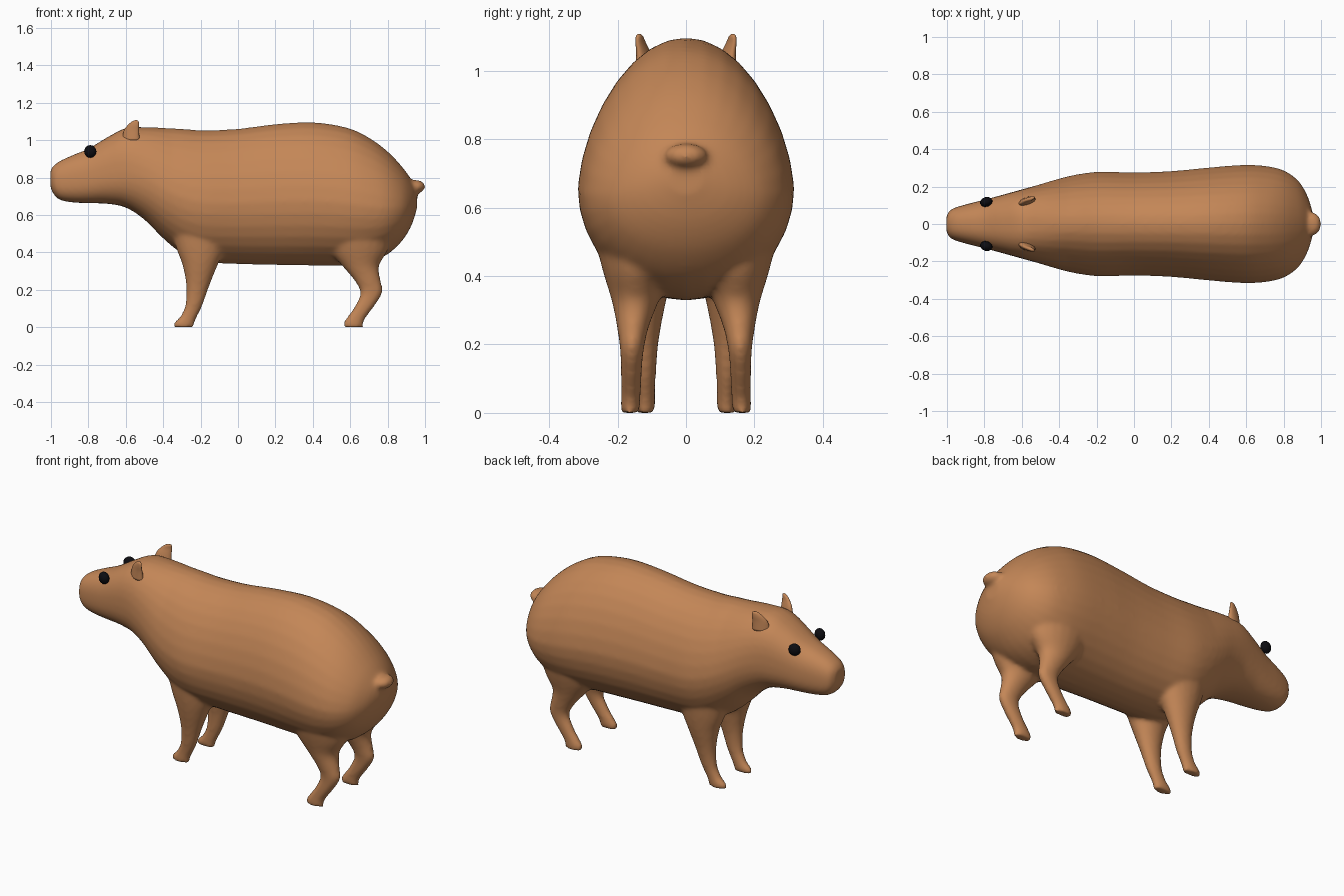
import bpy, bmesh, math
from mathutils import Vector, Matrix

if "Cube" in bpy.data.objects:
    bpy.data.objects.remove(bpy.data.objects["Cube"])


def material(name, rgb):
    m = bpy.data.materials.new(name)
    m.diffuse_color = (*rgb, 1)
    m.use_nodes = True
    m.node_tree.nodes["Principled BSDF"].inputs["Base Color"].default_value = m.diffuse_color
    return m


FUR = material("brown fur", (0.55, 0.24, 0.095))
BLACK = material("eye black", (0.004, 0.004, 0.006))


def spline(rows, steps=4):
    """Catmull-Rom interpolation of rows of numbers."""
    out = []
    for i in range(len(rows) - 1):
        a, b, c, d = (rows[min(max(i + k, 0), len(rows) - 1)] for k in (-1, 0, 1, 2))
        for s in range(steps):
            t = s / steps
            out.append([q + 0.5 * t * (r - p + t * (2 * p - 5 * q + 4 * r - w + t * (3 * (q - r) + w - p)))
                        for p, q, r, w in zip(a, b, c, d)])
    out.append(list(rows[-1]))
    return out


def loft(bm, rings):
    loops = [[bm.verts.new(p) for p in ring] for ring in rings]
    faces = [bm.faces.new(loops[0]), bm.faces.new(loops[-1])]
    for a, b in zip(loops, loops[1:]):
        n = len(a)
        for i in range(n):
            faces.append(bm.faces.new((a[i], a[(i + 1) % n], b[(i + 1) % n], b[i])))
    bmesh.ops.recalc_face_normals(bm, faces=faces)


def body_ring(x, bottom, top, w, n=32):
    mid = bottom + 0.45 * (top - bottom)
    head = min(1, max(0, (-0.35 - x) / 0.3))      # head is a little boxier
    e = 1 - 0.2 * head
    ring = []
    for i in range(n):
        c, s = math.cos(math.tau * i / n), math.sin(math.tau * i / n)
        y = w * math.copysign(abs(c) ** e, c) * (1 - 0.1 * max(0, s) * (1 - head))
        h = (top - mid) if s > 0 else (mid - bottom)
        ring.append(Vector((x, y, mid + h * math.copysign(abs(s) ** e, s))))
    return ring


def flat_ring(x, y, z, rx, ry, side, n=20, turn=0.0):
    ring = []
    for i in range(n):
        c, s = math.cos(math.tau * i / n), math.sin(math.tau * i / n)
        dx, dy = rx * c, ry * s
        ring.append(Vector((x + dx * math.cos(turn) - dy * math.sin(turn),
                            side * (y + dx * math.sin(turn) + dy * math.cos(turn)), z)))
    return ring


def finish(bm, name, mat):
    me = bpy.data.meshes.new(name)
    bm.to_mesh(me)
    bm.free()
    me.materials.append(mat)
    for p in me.polygons:
        p.use_smooth = True
    ob = bpy.data.objects.new(name, me)
    bpy.context.collection.objects.link(ob)
    return ob


# Head and trunk: x, bottom z, top z, half width
TRUNK = [(-1.003, 0.75, 0.84, 0.04), (-0.985, 0.71, 0.865, 0.073), (-0.95, 0.68, 0.89, 0.09),
         (-0.88, 0.667, 0.922, 0.11), (-0.8, 0.663, 0.955, 0.13), (-0.7, 0.66, 1.015, 0.157),
         (-0.6, 0.64, 1.065, 0.185), (-0.5, 0.575, 1.07, 0.213), (-0.4, 0.475, 1.066, 0.243),
         (-0.3, 0.395, 1.061, 0.266), (-0.18, 0.35, 1.053, 0.28), (0.0, 0.338, 1.061, 0.276),
         (0.2, 0.333, 1.086, 0.283), (0.4, 0.33, 1.096, 0.302), (0.58, 0.33, 1.068, 0.316),
         (0.7, 0.345, 1.014, 0.311), (0.8, 0.39, 0.94, 0.287), (0.88, 0.465, 0.855, 0.23),
         (0.93, 0.55, 0.785, 0.145), (0.958, 0.64, 0.74, 0.05)]

# Legs: x, y, z, x radius, y radius
FRONT_LEG = [(-0.2, 0.12, 0.56, 0.17, 0.11), (-0.2, 0.125, 0.42, 0.13, 0.088), (-0.203, 0.127, 0.33, 0.094, 0.07),
             (-0.215, 0.125, 0.22, 0.062, 0.047), (-0.235, 0.121, 0.12, 0.047, 0.034),
             (-0.265, 0.118, 0.055, 0.046, 0.029), (-0.287, 0.118, 0.025, 0.056, 0.029),
             (-0.289, 0.118, 0.0, 0.056, 0.028)]
HIND_LEG = [(0.64, 0.14, 0.56, 0.2, 0.14), (0.645, 0.145, 0.42, 0.16, 0.1), (0.655, 0.148, 0.33, 0.1, 0.07),
            (0.69, 0.155, 0.255, 0.072, 0.048), (0.713, 0.158, 0.185, 0.06, 0.035),
            (0.675, 0.16, 0.11, 0.053, 0.031), (0.635, 0.161, 0.055, 0.052, 0.029),
            (0.617, 0.162, 0.025, 0.055, 0.029), (0.617, 0.162, 0.0, 0.055, 0.028)]

bm = bmesh.new()
loft(bm, [body_ring(*r) for r in spline(TRUNK)])
for leg in (FRONT_LEG, HIND_LEG):
    for side in (1, -1):
        loft(bm, [flat_ring(*r, side) for r in spline(leg)])
# Tail stub
bmesh.ops.create_uvsphere(bm, u_segments=24, v_segments=14, radius=1,
                          matrix=Matrix.Translation((0.95, 0, 0.752)) @ Matrix.Diagonal((0.052, 0.064, 0.036, 1)))
body = finish(bm, "body", FUR)
# Blend the parts into one smooth skin
rm = body.modifiers.new("merge", 'REMESH')
rm.mode = 'VOXEL'
rm.voxel_size = 0.011
rm.use_smooth_shade = True
sm = body.modifiers.new("blend", 'SMOOTH')
sm.factor = 0.5
sm.iterations = 10

# Ears: small backward-leaning flaps
EAR = [(-0.573, 0.118, 1.0, 0.05, 0.025), (-0.57, 0.124, 1.05, 0.043, 0.017),
       (-0.56, 0.132, 1.08, 0.032, 0.012), (-0.549, 0.136, 1.1, 0.019, 0.009), (-0.545, 0.137, 1.107, 0.006, 0.004)]
for side, label in ((1, "left"), (-1, "right")):
    bm = bmesh.new()
    loft(bm, [flat_ring(*r, side, turn=math.radians(20)) for r in spline(EAR)])
    finish(bm, label + "_ear", FUR)
    # Eyes
    bm = bmesh.new()
    bmesh.ops.create_uvsphere(bm, u_segments=12, v_segments=8, radius=1,
                              matrix=Matrix.Translation((-0.79, side * 0.118, 0.94))
                              @ Matrix.Rotation(side * math.radians(17), 4, 'Z')
                              @ Matrix.Diagonal((0.034, 0.026, 0.034, 1)))
    finish(bm, label + "_eye", BLACK)
